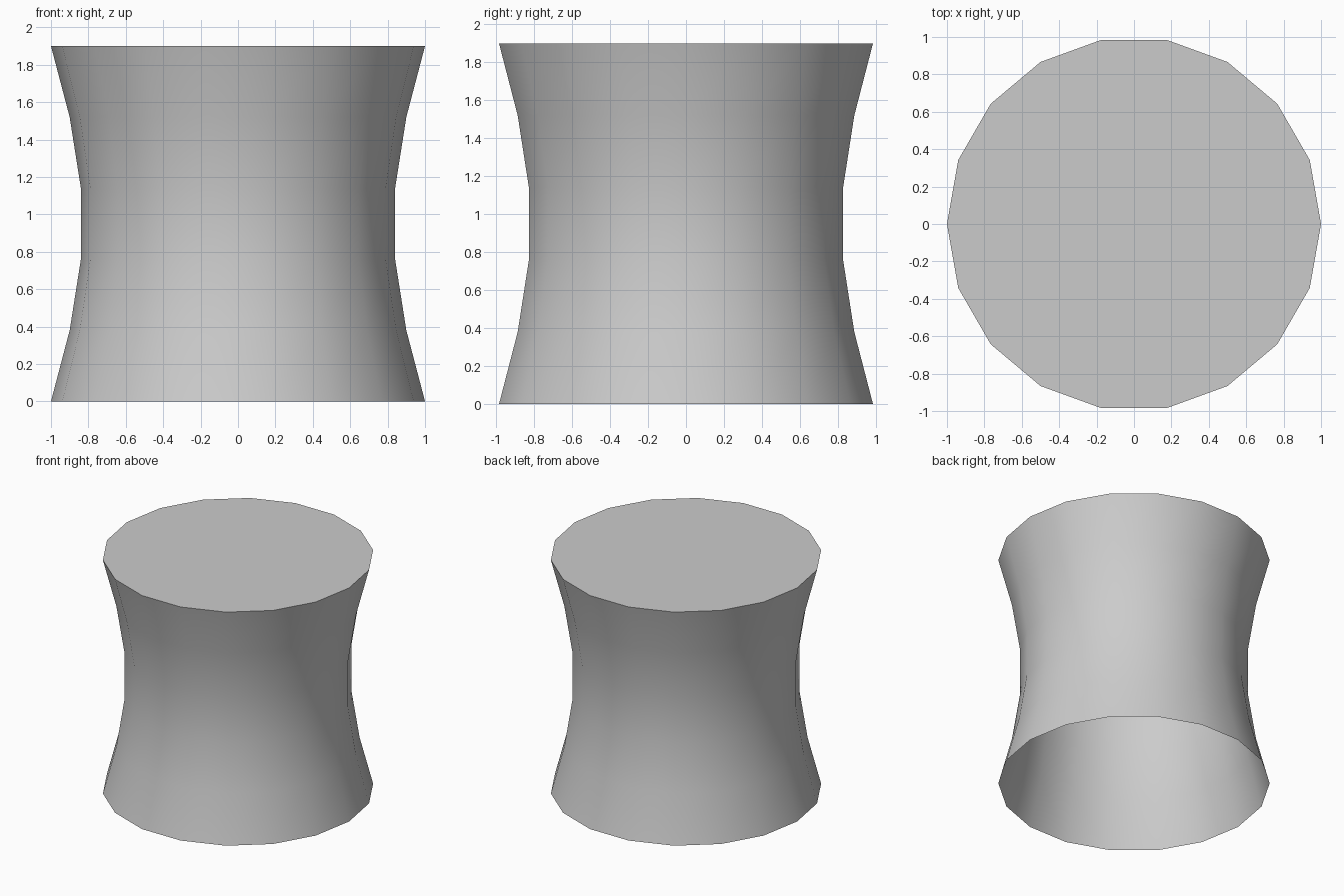
import bpy, bmesh
from math import cos, sin, tau

if "Cube" in bpy.data.objects:
    bpy.data.objects.remove(bpy.data.objects["Cube"])

SIDES = 18
# Waisted profile: (radius, height)
PROFILE = [(1.0, 0.0), (0.9, 0.38), (0.84, 0.76),
           (0.84, 1.14), (0.9, 1.52), (1.0, 1.9)]

# Rings of the waisted drum, open at the bottom
bm = bmesh.new()
rings = [[bm.verts.new((r * cos(tau * i / SIDES), r * sin(tau * i / SIDES), z))
          for i in range(SIDES)] for r, z in PROFILE]

# Smooth side wall
for low, high in zip(rings, rings[1:]):
    for i in range(SIDES):
        j = (i + 1) % SIDES
        bm.faces.new((low[i], low[j], high[j], high[i])).smooth = True

# Flat top with a sharp rim
top = bm.faces.new(rings[-1])
for edge in top.edges:
    edge.smooth = False

mesh = bpy.data.meshes.new("waisted_stool")
bm.to_mesh(mesh)
bm.free()
bpy.context.collection.objects.link(bpy.data.objects.new("waisted_stool", mesh))
